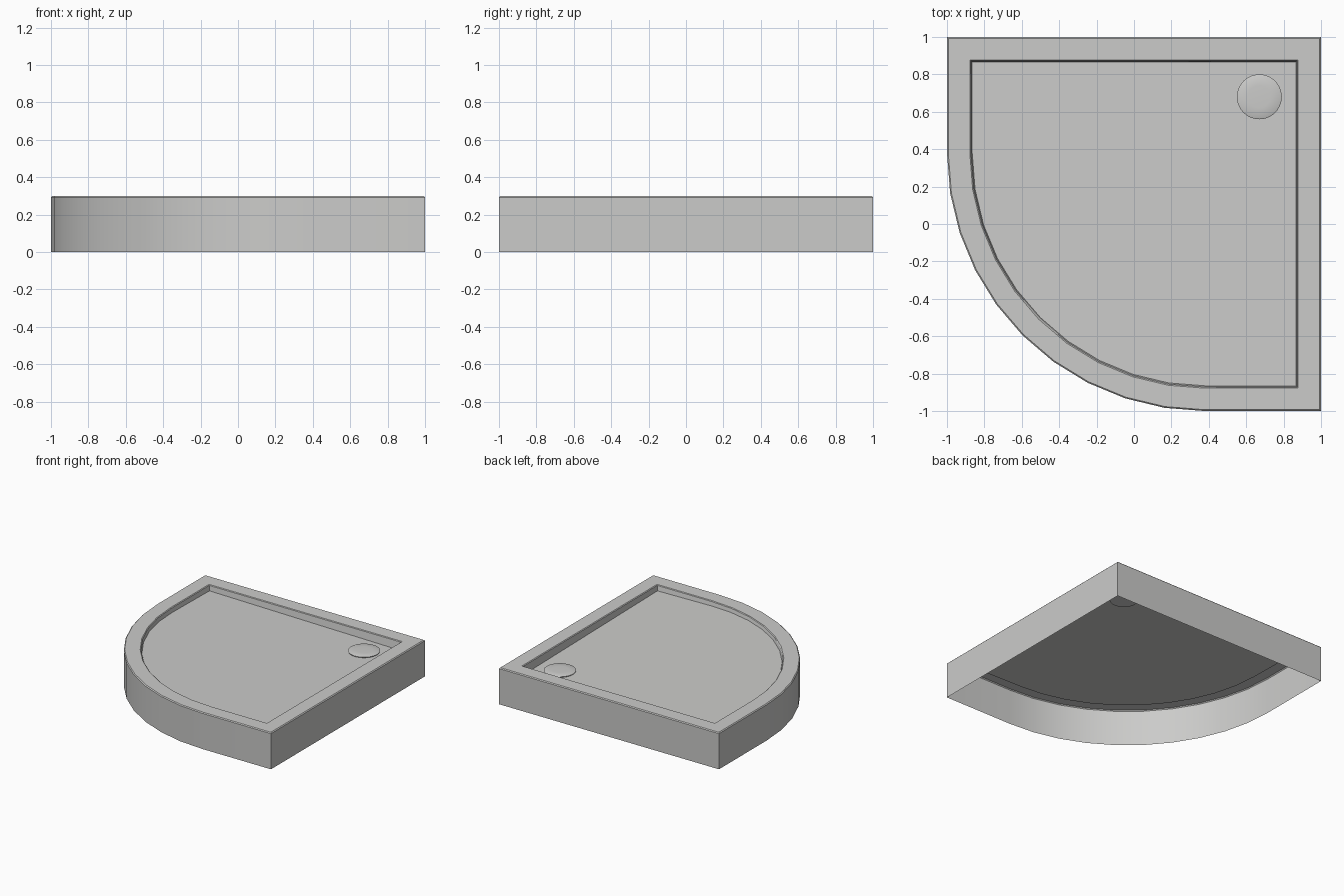
import bpy, bmesh, math

cube = bpy.data.objects.get("Cube")
if cube:
    bpy.data.objects.remove(cube, do_unlink=True)

mat = bpy.data.materials.new("light_grey_ceramic")
mat.use_nodes = True
colour = (0.6, 0.6, 0.59, 1)
mat.diffuse_color = colour
mat.node_tree.nodes["Principled BSDF"].inputs["Base Color"].default_value = colour

ARC_CENTRE, ARC_RADIUS, ARC_STEPS = 0.38, 1.38, 10
DRAIN = (0.67, 0.68)


def floor_height(x, y):
    # The floor falls gently towards the drain corner
    return 0.255 - 0.0148 * (x + y)


def outline(inset):
    # Square with one quarter-round corner, counter-clockwise from above
    e = 1 - inset
    pts = [(e, -e), (e, e), (-e, e)]
    for i in range(ARC_STEPS + 1):
        a = math.pi + math.pi / 2 * i / ARC_STEPS
        r = ARC_RADIUS - inset
        pts.append((ARC_CENTRE + r * math.cos(a), ARC_CENTRE + r * math.sin(a)))
    return pts


def finish(name, bm):
    mesh = bpy.data.meshes.new(name)
    bm.to_mesh(mesh)
    bm.free()
    mesh.materials.append(mat)
    obj = bpy.data.objects.new(name, mesh)
    bpy.context.collection.objects.link(obj)
    bpy.ops.object.select_all(action="DESELECT")
    obj.select_set(True)
    bpy.context.view_layer.objects.active = obj
    bpy.ops.object.shade_smooth_by_angle(angle=math.radians(30))
    return obj


def bridge(bm, loops):
    for low, high in zip(loops, loops[1:]):
        n = len(low)
        for i in range(n):
            j = (i + 1) % n
            bm.faces.new((low[i], low[j], high[j], high[i]))


# Tray shell: open underneath, skirt, softened rim, recess wall and floor
bm = bmesh.new()
loops = []
for inset, z in ((0, 0), (0, 0.293), (0.007, 0.3), (0.122, 0.3), (0.128, 0.295), (0.135, None)):
    loops.append([bm.verts.new((x, y, floor_height(x, y) if z is None else z))
                  for x, y in outline(inset)])
bridge(bm, loops)
bm.faces.new(loops[-1])
finish("shower_tray", bm)

# Drain cover: narrow neck through the floor with a wider, slightly domed cap
bm = bmesh.new()
loops = []
for r, z in ((0.104, 0.225), (0.104, 0.241), (0.118, 0.241), (0.12, 0.247), (0.114, 0.25), (0.06, 0.253)):
    ring = []
    for i in range(40):
        a = math.tau * i / 40
        ring.append(bm.verts.new((DRAIN[0] + r * math.cos(a), DRAIN[1] + r * math.sin(a), z)))
    loops.append(ring)
bridge(bm, loops)
bm.faces.new(loops[-1])
bm.faces.new(list(reversed(loops[0])))
finish("drain_cover", bm)
